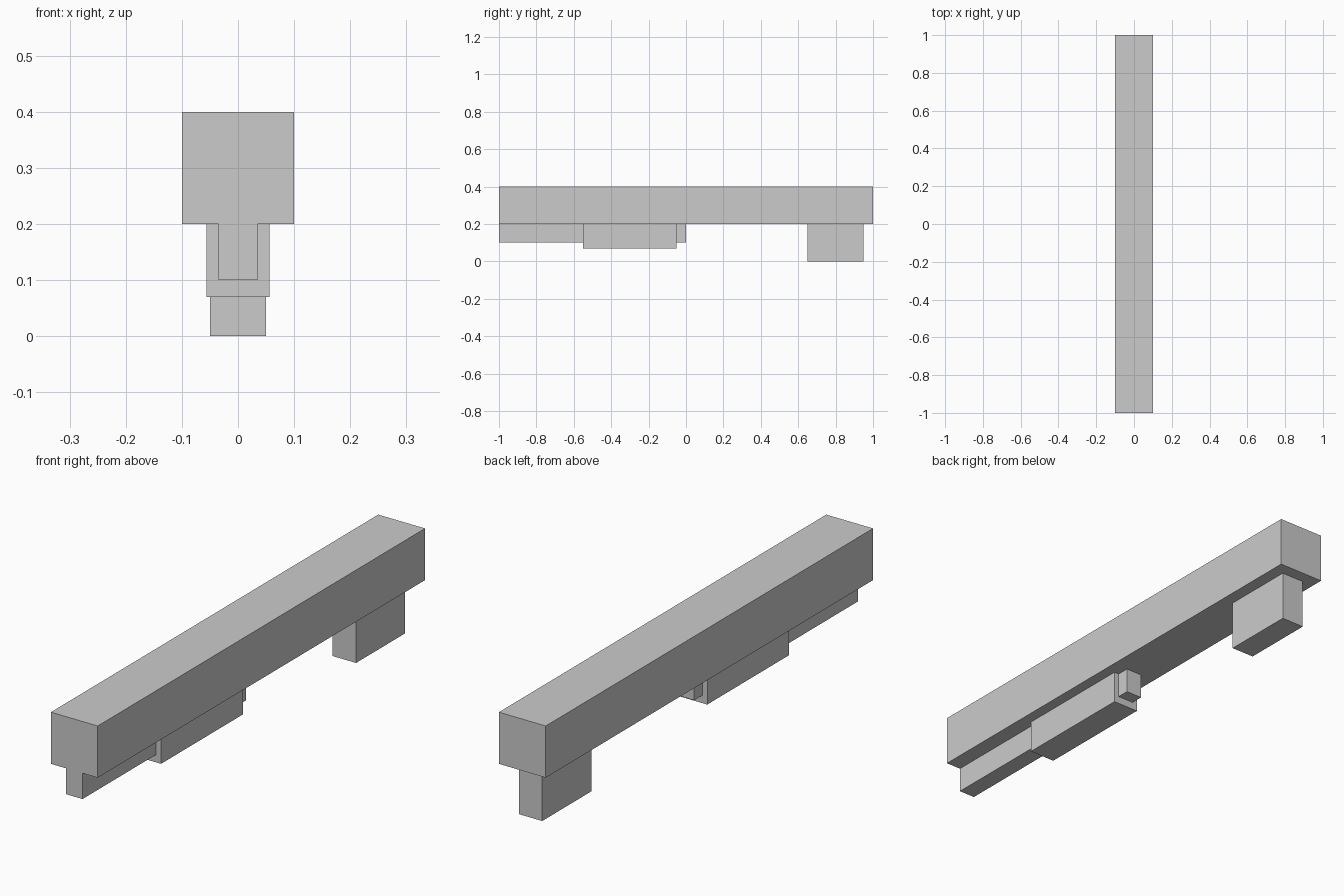
import bpy
import bmesh

if "Cube" in bpy.data.objects:
    bpy.data.objects.remove(bpy.data.objects["Cube"])


def box(name, x_half, y0, y1, z0, z1):
    """Flat-faced box, symmetric in x, between the given y and z limits."""
    bm = bmesh.new()
    bmesh.ops.create_cube(bm, size=1.0)
    for v in bm.verts:
        v.co = (2 * x_half * v.co.x,
                y1 if v.co.y > 0 else y0,
                z1 if v.co.z > 0 else z0)
    mesh = bpy.data.meshes.new(name)
    bm.to_mesh(mesh)
    bm.free()
    obj = bpy.data.objects.new(name, mesh)
    bpy.context.collection.objects.link(obj)
    return obj


# long square beam
box("main_beam", 0.1, -1.0, 1.0, 0.2, 0.4)

# narrow rail under the front half
box("lower_rail", 0.035, -1.0, 0.0, 0.1, 0.2)

# wider sleeve wrapped around the rail
box("rail_sleeve", 0.056, -0.55, -0.05, 0.07, 0.2)

# foot block near the back
box("rear_foot", 0.05, 0.65, 0.95, 0.0, 0.2)
